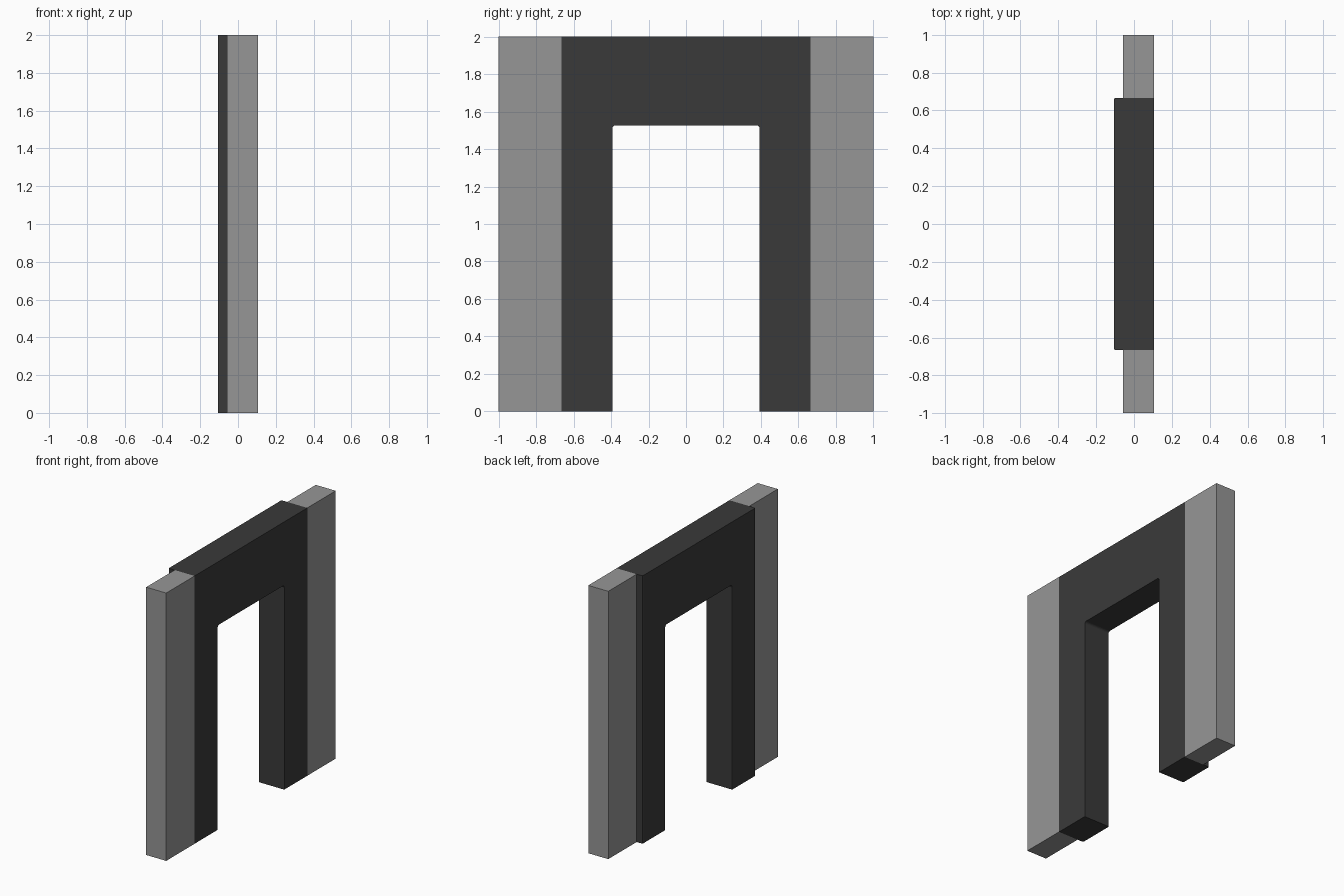
import bpy, bmesh
from math import sin, cos, pi

cube = bpy.data.objects.get("Cube")
if cube:
    bpy.data.objects.remove(cube)

FRONT, BACK = 0.107, -0.107      # faces of the portal
WALL_BACK = -0.058               # recessed back of the wall
HALF, OPEN, HEAD, TOP = 0.665, 0.393, 1.527, 2.0
RADIUS, CHAMFER = 0.018, 0.008


def material(name, value):
    mat = bpy.data.materials.new(name)
    mat.use_nodes = True
    color = (value, value, value, 1)
    mat.diffuse_color = color
    bsdf = mat.node_tree.nodes["Principled BSDF"]
    bsdf.inputs["Base Color"].default_value = color
    bsdf.inputs["Roughness"].default_value = 0.8
    return mat


def prism(name, outline, x0, x1, mat, chamfer=0):
    """Extrude a (y, z) outline along x, optionally easing its back edges."""
    bm = bmesh.new()
    face = bm.faces.new([bm.verts.new((x0, y, z)) for y, z in outline])
    out = bmesh.ops.extrude_face_region(bm, geom=[face], use_keep_orig=True)
    moved = [g for g in out["geom"] if isinstance(g, bmesh.types.BMVert)]
    bmesh.ops.translate(bm, verts=moved, vec=(x1 - x0, 0, 0))
    bmesh.ops.recalc_face_normals(bm, faces=bm.faces)
    if chamfer:
        def eased(edge):
            a, b = (v.co for v in edge.verts)
            on_back = max(a.x, b.x) < x0 + 1e-4
            flat_end = a.z == b.z and a.z in (0, TOP)
            return on_back and not flat_end
        bmesh.ops.bevel(bm, geom=[e for e in bm.edges if eased(e)],
                        offset=chamfer, segments=2, profile=0.5,
                        affect='EDGES', clamp_overlap=True)
    mesh = bpy.data.meshes.new(name)
    bm.to_mesh(mesh)
    bm.free()
    mesh.materials.append(mat)
    obj = bpy.data.objects.new(name, mesh)
    bpy.context.collection.objects.link(obj)
    return obj


gray = material("light gray wall", 0.305)
dark = material("charcoal portal", 0.042)

# Portal: an upside-down U with small rounded corners in the opening
corner = [(OPEN - RADIUS + RADIUS * cos(a), HEAD - RADIUS + RADIUS * sin(a))
          for a in (i * pi / 8 for i in range(5))]
half = [(HALF, TOP), (HALF, 0), (OPEN, 0)] + corner
outline = half + [(-y, z) for y, z in reversed(half)]
prism("door_portal", outline, BACK, FRONT, dark, CHAMFER)

# Wall pieces on both sides of the portal
for name, a, b in (("front_wall", -1, -HALF), ("rear_wall", HALF, 1)):
    prism(name, [(a, 0), (b, 0), (b, TOP), (a, TOP)], WALL_BACK, FRONT, gray)
